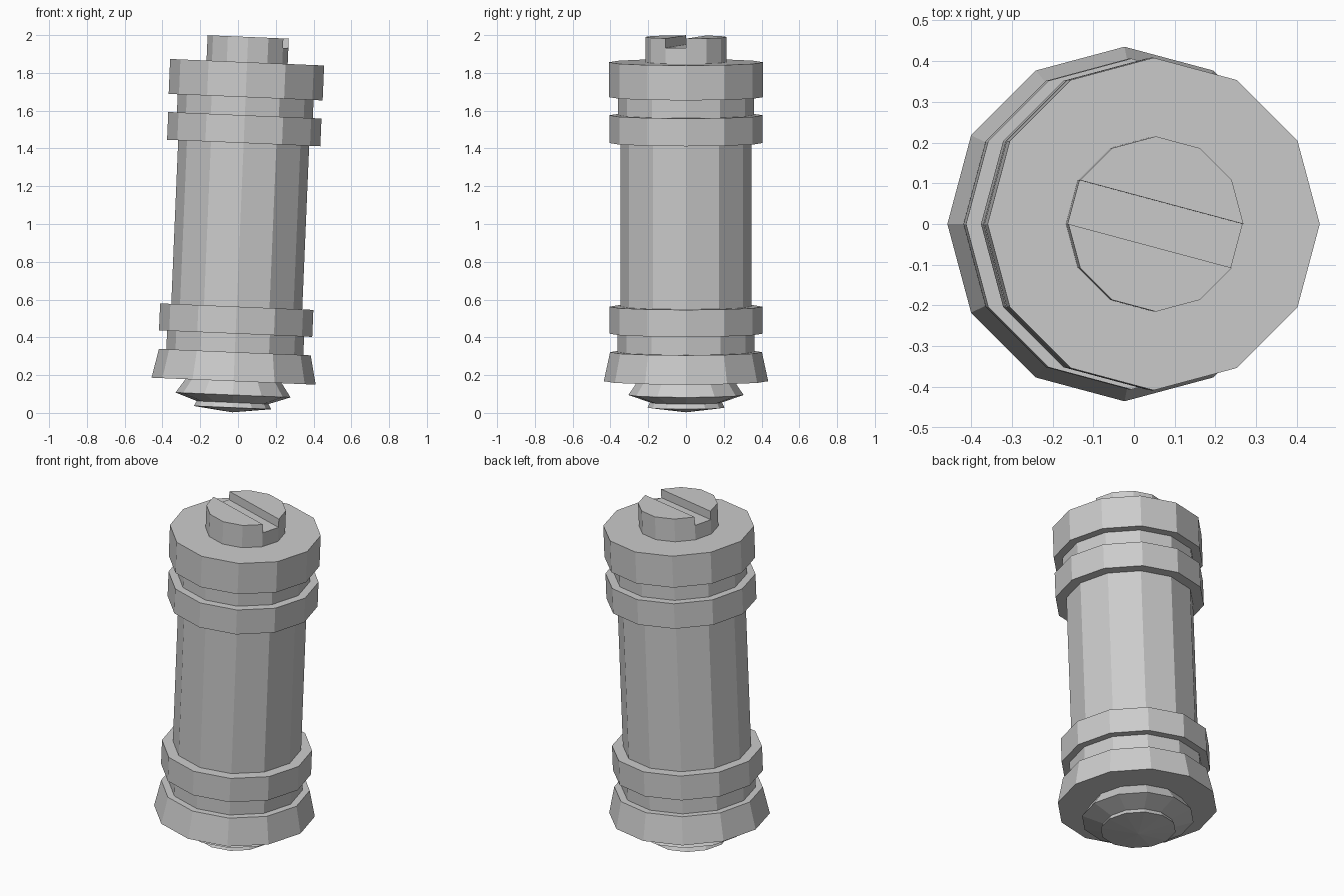
import bpy, bmesh
from math import sin, cos, pi, radians
from mathutils import Matrix

if "Cube" in bpy.data.objects:
    bpy.data.objects.remove(bpy.data.objects["Cube"])

SIDES = 12
# The whole model leans slightly towards +x
LEAN = Matrix.Translation((-0.0305, 0, 0)) @ Matrix.Rotation(radians(2.43), 4, 'Y')


def ring(bm, r, z):
    return [bm.verts.new((r * cos(2 * pi * i / SIDES), r * sin(2 * pi * i / SIDES), z))
            for i in range(SIDES)]


def finish(bm, name, flip=False):
    mesh = bpy.data.meshes.new(name)
    bm.to_mesh(mesh)
    bm.free()
    mesh.transform(LEAN)
    obj = bpy.data.objects.new(name, mesh)
    bpy.context.collection.objects.link(obj)


def lathe(name, profile):
    # Profile runs bottom to top along the outside; radius 0 makes a point
    bm = bmesh.new()
    rings = [ring(bm, r, z) if r > 0 else [bm.verts.new((0, 0, z))] * SIDES
             for r, z in profile]
    for a, b in zip(rings, rings[1:]):
        for i in range(SIDES):
            j = (i + 1) % SIDES
            bm.faces.new(list(dict.fromkeys((a[i], a[j], b[j], b[i]))))
    finish(bm, name)


# Turned parts, each starting where the one below ends
lathe("bottom_tip", [(0, 0.003), (0.205, 0.028), (0.19, 0.055),
                     (0.305, 0.095), (0.255, 0.168)])
lathe("flared_base", [(0.255, 0.168), (0.435, 0.168), (0.402, 0.322), (0.363, 0.322)])
lathe("lower_neck", [(0.363, 0.322), (0.363, 0.42)])
lathe("lower_ring", [(0.363, 0.42), (0.406, 0.42), (0.406, 0.563), (0.347, 0.563)])
lathe("tube", [(0.347, 0.563), (0.347, 1.43)])
lathe("upper_ring", [(0.347, 1.43), (0.406, 1.43), (0.406, 1.577), (0.36, 1.577)])
lathe("upper_neck", [(0.36, 1.577), (0.36, 1.673)])
lathe("top_collar", [(0.36, 1.673), (0.408, 1.673), (0.408, 1.858), (0.215, 1.858)])

# Slotted screw head: slot runs between sides 5-6 and 11-0
bm = bmesh.new()
R = 0.215
bot, top = ring(bm, R, 1.858), ring(bm, R, 1.992)
mid = {i: bm.verts.new((bot[i].co.x, bot[i].co.y, 1.942)) for i in (0, 5, 6, 11)}
for i in range(SIDES):
    j = (i + 1) % SIDES
    if i in (5, 11):
        bm.faces.new((bot[i], bot[j], mid[j], mid[i]))
    else:
        loop = [bot[i], bot[j], mid.get(j), top[j], top[i], mid.get(i)]
        bm.faces.new([v for v in loop if v])
bm.faces.new((mid[0], mid[5], mid[6], mid[11]))
for s in (0, 6):
    bm.faces.new(top[s:s + 6])
    bm.faces.new((mid[s], top[s], top[s + 5], mid[s + 5]))
bmesh.ops.recalc_face_normals(bm, faces=bm.faces)
if sum(f.normal.dot(f.calc_center_median()) for f in bm.faces if abs(f.normal.z) < 0.1) < 0:
    bmesh.ops.reverse_faces(bm, faces=bm.faces)
finish(bm, "slotted_screw_head")
